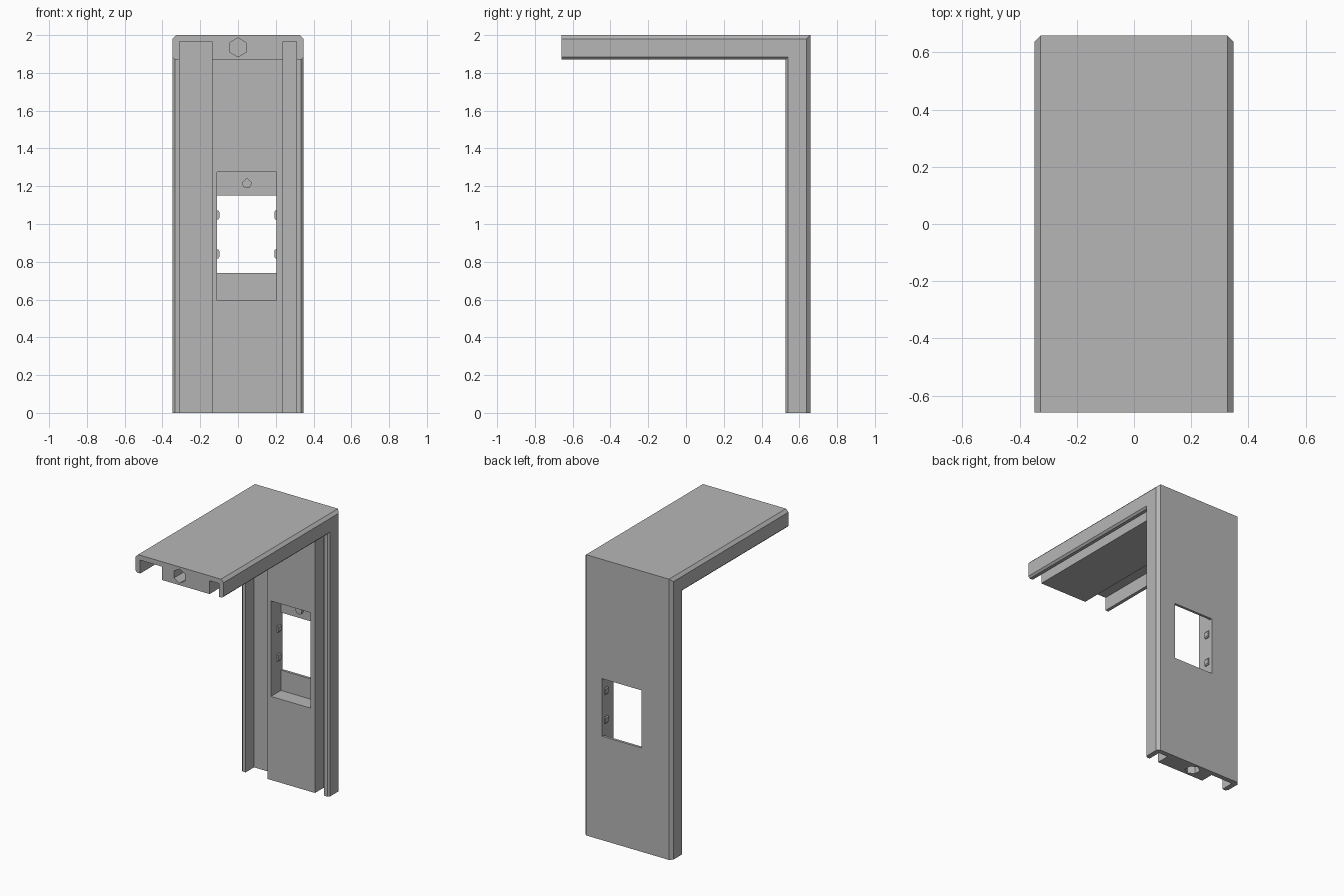
import bpy, bmesh, math
from mathutils import Vector

cube = bpy.data.objects.get("Cube")
if cube:
    bpy.data.objects.remove(cube, do_unlink=True)

grey = bpy.data.materials.new("plain grey")
grey.use_nodes = True
COLOUR = (0.47, 0.47, 0.47, 1)
grey.diffuse_color = COLOUR
grey.node_tree.nodes["Principled BSDF"].inputs["Base Color"].default_value = COLOUR

HALF_W, HALF_D, TOP, DEPTH = 0.347, 0.658, 2.0, 0.13
POCKET_L, POCKET_R = -0.11, 0.203      # pocket sides in x
FLOOR_Y = 0.64                         # pocket floor


def finish(name, bm):
    bmesh.ops.recalc_face_normals(bm, faces=bm.faces)
    mesh = bpy.data.meshes.new(name)
    bm.to_mesh(mesh)
    bm.free()
    mesh.materials.append(grey)
    obj = bpy.data.objects.new(name, mesh)
    bpy.context.collection.objects.link(obj)
    return obj


def prism(name, points, direction):
    """Extrude a flat outline along a direction."""
    bm = bmesh.new()
    face = bm.faces.new([bm.verts.new(p) for p in points])
    out = bmesh.ops.extrude_face_region(bm, geom=[face], use_keep_orig=True)
    moved = [g for g in out["geom"] if isinstance(g, bmesh.types.BMVert)]
    bmesh.ops.translate(bm, verts=moved, vec=Vector(direction))
    return finish(name, bm)


def box(name, lo, hi):
    pts = [(lo[0], lo[1], lo[2]), (hi[0], lo[1], lo[2]),
           (hi[0], lo[1], hi[2]), (lo[0], lo[1], hi[2])]
    return prism(name, pts, (0, hi[1] - lo[1], 0))


def cut(target, cutter):
    cutter.hide_render = True
    mod = target.modifiers.new("cut", 'BOOLEAN')
    mod.operation, mod.solver, mod.object = 'DIFFERENCE', 'EXACT', cutter
    bpy.context.view_layer.update()
    graph = bpy.context.evaluated_depsgraph_get()
    mesh = bpy.data.meshes.new_from_object(target.evaluated_get(graph))
    target.modifiers.clear()
    target.data = mesh
    bpy.data.objects.remove(cutter, do_unlink=True)


# Cross-section: (x, distance in from the outer skin)
SKIN, CH, LIP = 0.035, 0.02, 0.013
profile = [
    (-HALF_W + CH, 0), (HALF_W - CH, 0), (HALF_W, CH),
    (HALF_W, DEPTH - LIP), (HALF_W - LIP, DEPTH), (0.31, DEPTH),
    (0.31, SKIN), (0.237, SKIN), (0.237, DEPTH),
    (-0.137, DEPTH), (-0.137, SKIN), (-0.31, SKIN),
    (-0.31, DEPTH), (-HALF_W + LIP, DEPTH), (-HALF_W, DEPTH - LIP),
    (-HALF_W, CH)]

# Mitred sweep: front end of the arm, the corner, the foot of the column
bm = bmesh.new()
rings = [[bm.verts.new(place(x, d)) for x, d in profile] for place in (
    lambda x, d: (x, -HALF_D, TOP - d),
    lambda x, d: (x, HALF_D - d, TOP - d),
    lambda x, d: (x, HALF_D - d, 0))]
n = len(profile)
for a, b in zip(rings, rings[1:]):
    for i in range(n):
        j = (i + 1) % n
        bm.faces.new((a[i], a[j], b[j], b[i]))
bm.faces.new(rings[0])
bm.faces.new(rings[-1])
body = finish("channel_body", bm)

# Pocket and through window in the column
cut(body, box("pocket_cutter", (POCKET_L, 0.45, 0.595), (POCKET_R, FLOOR_Y, 1.275)))
cut(body, box("window_cutter", (POCKET_L, 0.6, 0.74), (POCKET_R, 0.75, 1.15)))

# Blind hexagonal sockets in both ends
hexagon = [(0.05 * math.sin(k * math.pi / 3), 0.05 * math.cos(k * math.pi / 3))
           for k in range(6)]
MID = 0.065
cut(body, prism("arm_socket_cutter",
                [(x, -HALF_D - 0.05, TOP - MID + h) for x, h in hexagon], (0, 0.17, 0)))
cut(body, prism("foot_socket_cutter",
                [(x, HALF_D - MID + h, -0.05) for x, h in hexagon], (0, 0, 0.17)))

# Small teardrop stud above the window
drop = [(0, 0.03), (0.025, 0.005), (0.022, -0.012), (0.012, -0.025),
        (-0.012, -0.025), (-0.022, -0.012), (-0.025, 0.005)]
prism("teardrop_stud", [(0.047 + x, FLOOR_Y - 0.025, 1.215 + z) for x, z in drop],
      (0, 0.03, 0))

# Chamfered snap tabs on the pocket sides
for side, wall, sign in (("right", POCKET_L, 1), ("left", POCKET_R, -1)):
    for level, z in (("lower", 0.842), ("upper", 1.048)):
        outline = [(-0.005, -0.024), (0.005, -0.024), (0.011, -0.016),
                   (0.011, 0.016), (0.005, 0.024), (-0.005, 0.024)]
        prism(f"{side}_{level}_tab",
              [(wall + sign * x, 0.597, z + h) for x, h in outline], (0, 0.033, 0))
